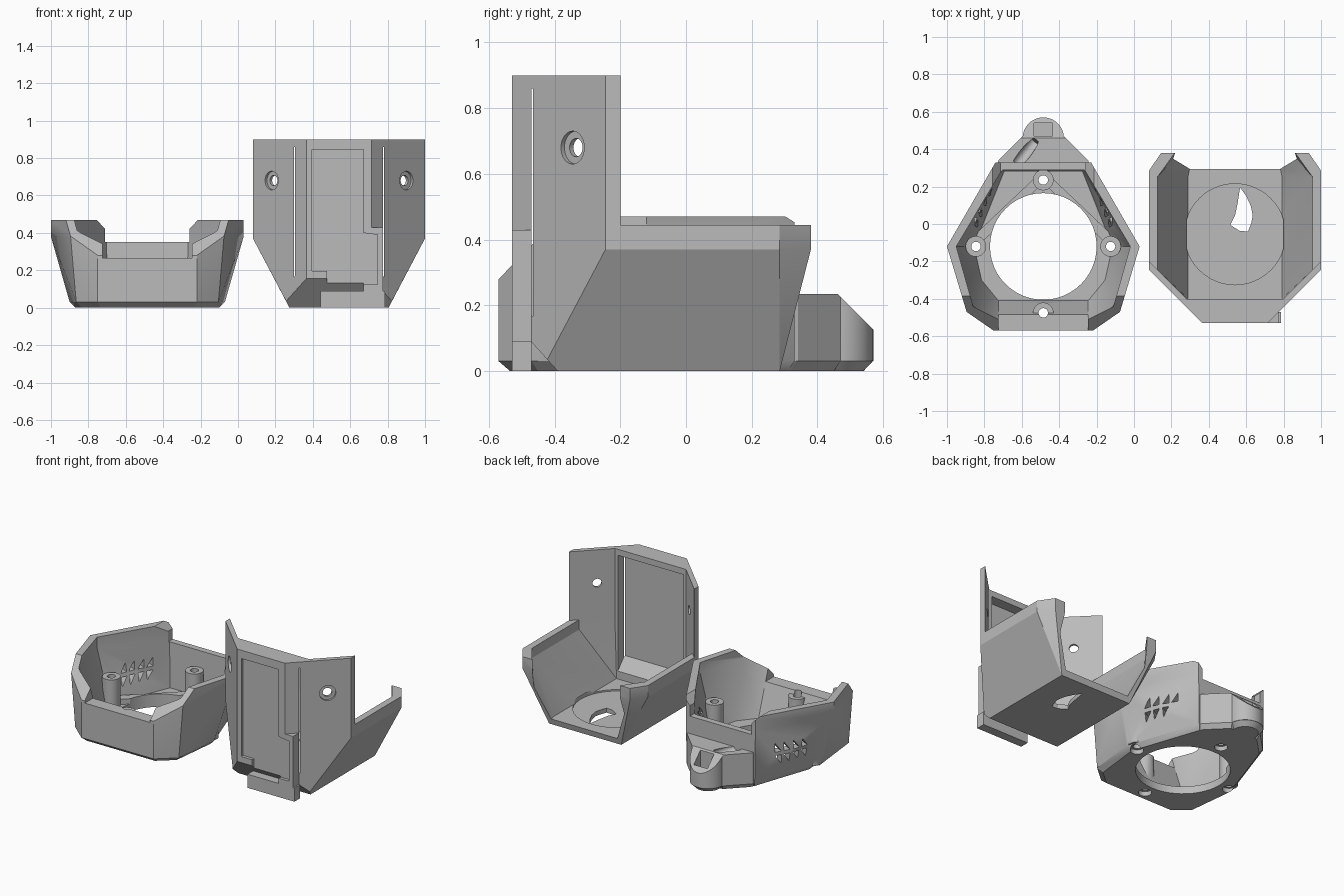
import bpy, bmesh, math
from mathutils import Matrix, Vector

if "Cube" in bpy.data.objects:
    bpy.data.objects.remove(bpy.data.objects["Cube"], do_unlink=True)

grey = bpy.data.materials.new("plain_grey")
grey.use_nodes = True
grey.diffuse_color = (0.5, 0.5, 0.5, 1)
grey.node_tree.nodes["Principled BSDF"].inputs["Base Color"].default_value = (0.5, 0.5, 0.5, 1)


def finish(bm, name):
    bmesh.ops.recalc_face_normals(bm, faces=bm.faces)
    mesh = bpy.data.meshes.new(name)
    bm.to_mesh(mesh)
    bm.free()
    mesh.materials.append(grey)
    obj = bpy.data.objects.new(name, mesh)
    bpy.context.collection.objects.link(obj)
    return obj


def hull(points, name="piece"):
    """Convex solid mirrored across the part's centre plane."""
    bm = bmesh.new()
    for x, y, z in points:
        for side in ((1, -1) if x else (1,)):
            bm.verts.new((x * side, y, z))
    res = bmesh.ops.convex_hull(bm, input=bm.verts)
    junk = [g for g in res["geom_interior"] if isinstance(g, bmesh.types.BMVert)]
    bmesh.ops.delete(bm, geom=junk, context="VERTS")
    bmesh.ops.dissolve_limit(bm, angle_limit=0.01, verts=bm.verts, edges=bm.edges)
    return finish(bm, name)


def prism(outline, axis, low, high, frame=None):
    """Outline extruded along one axis, optionally placed by a matrix."""
    place = {"x": lambda a, b, c: (c, a, b), "y": lambda a, b, c: (a, c, b),
             "z": lambda a, b, c: (a, b, c)}[axis]
    bm = bmesh.new()
    face = bm.faces.new([bm.verts.new(place(a, b, low)) for a, b in outline])
    ext = bmesh.ops.extrude_face_region(bm, geom=[face])["geom"]
    shift = Vector(place(0, 0, high - low))
    bmesh.ops.translate(bm, vec=shift, verts=[v for v in ext if isinstance(v, bmesh.types.BMVert)])
    if frame:
        bm.transform(frame)
    return finish(bm, "piece")


def box(x0, x1, y0, y1, z0, z1):
    return prism([(x0, y0), (x1, y0), (x1, y1), (x0, y1)], "z", z0, z1)


def rod(centre, radius, length, direction=(0, 0, 1), top_radius=None):
    bm = bmesh.new()
    turn = Vector((0, 0, 1)).rotation_difference(Vector(direction)).to_matrix().to_4x4()
    bmesh.ops.create_cone(bm, cap_ends=True, segments=48, radius1=radius,
                          radius2=top_radius or radius, depth=length,
                          matrix=Matrix.Translation(centre) @ turn)
    return finish(bm, "piece")


def combine(obj, tool, mode="DIFFERENCE"):
    mod = obj.modifiers.new("join", "BOOLEAN")
    mod.operation, mod.solver, mod.object = mode, "EXACT", tool
    deps = bpy.context.evaluated_depsgraph_get()
    mesh = bpy.data.meshes.new_from_object(obj.evaluated_get(deps))
    obj.modifiers.clear()
    obj.data = mesh
    bpy.data.objects.remove(tool, do_unlink=True)


def add(obj, tool):
    combine(obj, tool, "UNION")


def place(obj, x):
    obj.data.transform(Matrix.Translation((x, 0, 0)))
    bpy.ops.object.select_all(action="DESELECT")
    obj.select_set(True)
    bpy.context.view_layer.objects.active = obj
    bpy.ops.object.shade_smooth_by_angle(angle=math.radians(25))


def levels(outline, *heights):
    return [(x, y, z) for x, y in outline for z in heights]


# --- Round-bottomed cup: tapered shell ---
cup = hull(levels([(.515, -.12), (.41, -.47), (.255, .33), (.265, -.57)], .38, .47)
           + levels([(.265, -.57), (.38, -.47), (.415, -.15), (.25, .33)], .03)
           + levels([(.25, -.535), (.35, -.45), (.385, -.14), (.23, .31)], 0), "cup")
combine(cup, hull(levels([(.24, -.41), (.33, -.3), (.37, -.12), (.21, .28)], .05)
                  + levels([(.24, -.53), (.375, -.44), (.465, -.12), (.22, .29)], .4, .6)))

# Low front lip rising to the sides, and lowered back wall
combine(cup, prism([(-.8, .28), (-.57, .28), (-.38, .475), (-.38, .6), (-.8, .6)], "x", -.7, .7))
combine(cup, box(-.24, .24, -.7, -.3, .265, .6))
combine(cup, prism([(-.225, .35), (.225, .35), (.225, .42), (.28, .48), (.28, .6),
                    (-.28, .6), (-.28, .48), (-.225, .42)], "y", .1, .7))

# Back shoulder with rounded cable guide
shoulder = hull(levels([(.25, .3), (.24, .34), (.11, .47)], .03, .235)
                + levels([(.23, .3), (.22, .33), (.1, .45)], 0))
add(shoulder, rod((0, .46, .1325), .11, .205))
add(shoulder, rod((0, .46, .016), .08, .032, top_radius=.11))
combine(shoulder, prism([(.46, .236), (.7, -.004), (.7, .4), (.46, .4)], "x", -.3, .3))
combine(shoulder, box(-.05, .05, .47, .54, .06, .4))
combine(shoulder, rod((-.09, .385, .23), .03, .16, (.6, .75, -.25)))
add(cup, shoulder)

# Diamond rails and screw posts around the opening
posts = [(0, .235), (-.36, -.12), (.36, -.12), (0, -.475)]
for side in (-1, 1):
    add(cup, prism([(side * .37, -.06), (side * .33, -.1), (0, .22), (0, .29)], "z", .03, .085))
for x, y in posts:
    add(cup, rod((x, y, .135), .055, .21))
combine(cup, rod((0, -.12, .15), .285, .6))
for x, y in posts:
    combine(cup, rod((x, y, .1), .025, .4))
    combine(cup, rod((x, y, 0), .04, .06))

# Triangular vents in both rear side walls
for side in (-1, 1):
    start, end = Vector((side * .485, -.12, 0)), Vector((side * .255, .33, 0))
    along = (end - start).normalized()
    normal = Vector((along.y, -along.x, 0))
    for part in (.4, .64):
        origin = start.lerp(end, part) + Vector((0, 0, .2))
        frame = Matrix((along, (0, 0, 1), normal)).transposed().to_4x4()
        frame.translation = origin
        for h in (-1, 1):
            for v in (-1, 1):
                tri = [(h * .008, v * .012), (h * .05, v * .012),
                       (h * (.05 if h * v > 0 else .008), v * .07)]
                combine(cup, prism(tri, "z", -.1, .1, frame))
place(cup, -.485)

# --- Tall-fronted shroud: faceted outer body ---
shroud = hull(levels([(.46, -.245), (.46, .285), (.395, .38)], .37, .9)
              + levels([(.265, -.39), (.265, .285)], 0)
              + [(.283, -.422, .035)] + levels([(.175, -.53)], .155, .9), "shroud")

# Hollow tray, open at the back, with low sides
combine(shroud, hull(levels([(.25, -.4), (.25, .26), (.2, .5)], .04)
                     + levels([(.415, -.245), (.415, .25), (.25, .48), (.26, -.4)], .38, 1.1)))
combine(shroud, prism([(-.5, -.16), (-.26, -.4), (.26, -.4), (.5, -.16), (.5, .6), (-.5, .6)],
                      "z", .445, 1.2))

# Inner recess beneath the top lip
combine(shroud, hull(levels([(.24, -.47)], .17, .86) + levels([(.24, -.38)], .07, .86)))

# Stepped mounting plate and shallow pocket on the front
add(shroud, box(-.1, .245, -.53, -.47, 0, .09))
add(shroud, box(.13, .235, -.53, -.47, .08, .43))
pocket = [(-.145, .845), (.13, .845), (.13, .4), (.205, .39),
          (.205, .125), (-.065, .125), (-.065, .195), (-.145, .195)]
combine(shroud, prism(pocket, "y", -.6, -.51))

# Countersunk screw holes in the angled wings
for side in (-1, 1):
    spot, out = Vector((side * .36, -.345, .68)), Vector((side, -1, 0)).normalized()
    combine(shroud, rod(spot, .028, .3, out))
    combine(shroud, rod(spot + out * .03, .05, .09, out))

# Round recess with three curved blade openings in the floor
combine(shroud, rod((0, -.055, .045), .27, .03))
blade = [(-.05, .05), (-.025, .1), (-.012, .16), (.002, .25), (.035, .205),
         (.06, .15), (.07, .1), (.062, .06), (.045, .015), (0, .018)]
for angle in (0, -117, 140):
    frame = Matrix.Translation((.025, -.055, 0)) @ Matrix.Rotation(math.radians(angle), 4, "Z")
    combine(shroud, prism(blade, "z", -.1, .15, frame))
place(shroud, .54)
